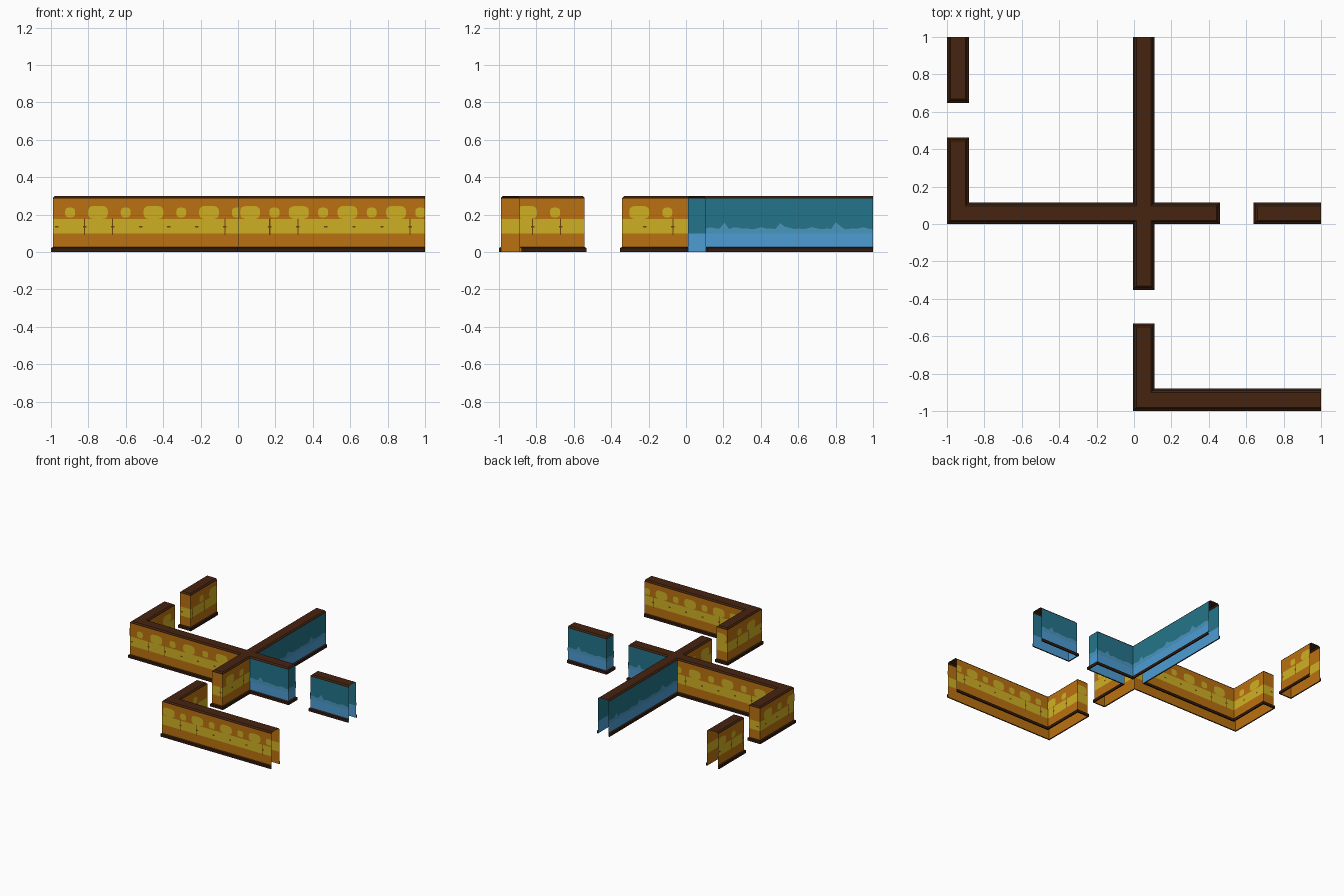
import bpy, math
from mathutils import Vector

if "Cube" in bpy.data.objects:
    bpy.data.objects.remove(bpy.data.objects["Cube"])


def material(name, r, g, b):
    def lin(c):
        c /= 255
        return c / 12.92 if c <= 0.04045 else ((c + 0.055) / 1.055) ** 2.4
    m = bpy.data.materials.new(name)
    m.diffuse_color = (lin(r), lin(g), lin(b), 1)
    m.use_nodes = True
    m.node_tree.nodes["Principled BSDF"].inputs["Base Color"].default_value = m.diffuse_color
    return m


MATS = [material("cap_brown", 70, 36, 16), material("trim_brown", 52, 27, 13),
        material("orange", 186, 113, 16), material("yellow", 207, 176, 36),
        material("mark_brown", 112, 66, 14), material("light_blue", 76, 156, 212),
        material("mid_blue", 74, 150, 190), material("teal", 36, 116, 138)]
CAP, TRIM, ORANGE, YELLOW, MARK, LIGHT, MID, TEAL = range(8)


class Part:
    """Collects coloured faces and turns them into one object."""

    def __init__(self, name):
        self.name, self.v, self.f, self.m = name, [], [], []

    def face(self, pts, mat):
        n = len(self.v)
        self.v += [tuple(p) for p in pts]
        self.f.append(list(range(n, n + len(pts))))
        self.m.append(mat)

    def build(self):
        if not self.f:
            return
        me = bpy.data.meshes.new(self.name)
        me.from_pydata(self.v, [], self.f)
        for m in MATS:
            me.materials.append(m)
        for p, i in zip(me.polygons, self.m):
            p.material_index = i
        ob = bpy.data.objects.new(self.name, me)
        bpy.context.collection.objects.link(ob)


def outward(a, b):
    d = (b - a).normalized()
    return Vector((d.y, -d.x))


def offset(path, dist):
    """Move a right-angled open path outward, mitred at the corners."""
    n = [outward(a, b) for a, b in zip(path, path[1:])]
    out = []
    for i, p in enumerate(path):
        s = n[0] if i == 0 else n[-1] if i == len(path) - 1 else n[i - 1] + n[i]
        out.append(p + s * dist)
    return out


def strip(part, path, profile, mat):
    """Sweep (offset, z) profile points along the path."""
    for (o0, z0), (o1, z1) in zip(profile, profile[1:]):
        lo, hi = offset(path, o0), offset(path, o1)
        for i in range(len(path) - 1):
            part.face([(*lo[i], z0), (*lo[i + 1], z0),
                       (*hi[i + 1], z1), (*hi[i], z1)], mat)


def is_blue(a, b):
    m = (a + b) / 2
    return m.x > -0.05 and m.y > 0.005


def plate(part, a, b, pts, mat, lift=0.0015):
    """Flat shape on wall a-b; pts are (distance along wall, z)."""
    d, n, length = (b - a).normalized(), outward(a, b), (b - a).length
    part.face([(*(a + d * min(max(t, 0), length) + n * lift), z) for t, z in pts], mat)


def blob(part, a, b, t, z, rx, rz):
    pts = []
    for k in range(14):
        c, s = math.cos(k * math.tau / 14), math.sin(k * math.tau / 14)
        pts.append((t + rx * math.copysign(abs(c) ** 0.65, c),
                    z + rz * math.copysign(abs(s) ** 0.65, s)))
    plate(part, a, b, pts, YELLOW)


def decorate_orange(part, a, b):
    d, length = (b - a).normalized(), (b - a).length
    along_x = abs(d.x) > 0.5
    axis, sign = (0, d.x) if along_x else (1, d.y)
    if not along_x:
        first, step = -0.25, 0.3
    elif a.y < -0.5:
        first, step = 0.065, 0.26
    else:
        first, step = -0.155, 0.297
    mark = 0.17 if along_x and a.y < -0.5 else -0.07
    for k in range(-16, 17):
        # big and small blobs alternate
        t = (first + k * step / 2 - a[axis]) * sign
        if 0.01 < t < length - 0.01:
            if k % 2 == 0:
                blob(part, a, b, t, 0.211, 0.054, 0.036)
            else:
                blob(part, a, b, t, 0.211, 0.027, 0.026)
        # small brown marks, some with a tall stroke
        t = (mark + k * 0.15 - a[axis]) * sign
        if 0.02 < t < length - 0.02:
            shapes = [(0.009, 0.005)] + ([(0.003, 0.045)] if k % 5 in (0, 1) else [])
            for w, h in shapes:
                plate(part, a, b, [(t - w, 0.135 - h), (t + w, 0.135 - h),
                                   (t + w, 0.135 + h), (t - w, 0.135 + h)], MARK, 0.002)


def decorate_blue(part, a, b):
    # wavy upper edge of the light band, with an occasional peak
    length = (b - a).length
    n = max(2, round(length / 0.025))

    def wave(t):
        peak = max(0, 0.035 - 1.4 * abs((t % 0.3) - 0.1))
        return 0.126 + 0.004 * math.sin(t * 47) + 0.003 * math.sin(t * 91) + peak

    for i in range(n):
        t0, t1 = length * i / n, length * (i + 1) / n
        plate(part, a, b, [(t0, 0.1), (t1, 0.1), (t1, wave(t1)), (t0, wave(t0))], MID)


# wall faces: left wall, horizontal wall, vertical wall, bottom wall
l0, l1 = -0.99, -0.892
h0, h1 = 0.010, 0.106
v0, v1 = 0.004, 0.100
b0, b1 = -0.99, -0.890

# outlines run counter-clockwise and stay open where the wall meets the border
OUTLINES = {
    "back_left": [(l0, 1), (l0, .658), (l1, .658), (l1, 1)],
    "cross": [(v0, 1), (v0, h1), (l1, h1), (l1, .453), (l0, .453), (l0, h0),
              (v0, h0), (v0, -.342), (v1, -.342), (v1, h0), (.45, h0),
              (.45, h1), (v1, h1), (v1, 1)],
    "right": [(1, h1), (.65, h1), (.65, h0), (1, h0)],
    "front": [(1, b1), (v1, b1), (v1, -.542), (v0, -.542), (v0, b0), (1, b0)],
}

for name, pts in OUTLINES.items():
    path = [Vector(p) for p in pts]
    wall, deco = Part(name + "_wall"), Part(name + "_wall_pattern")
    trim, cap = Part(name + "_base_trim"), Part(name + "_top_cap")

    # wall sheets in horizontal colour bands
    for a, b in zip(path, path[1:]):
        if is_blue(a, b):
            bands = [(0, 0.1, LIGHT), (0.1, 0.285, TEAL)]
            decorate_blue(deco, a, b)
        else:
            bands = [(0, 0.1, ORANGE), (0.1, 0.175, YELLOW), (0.175, 0.285, ORANGE)]
            decorate_orange(deco, a, b)
        for z0, z1, mat in bands:
            strip(wall, [a, b], [(0, z0), (0, z1)], mat)

    # skirting around the foot
    strip(trim, path, [(0, 0), (0.01, 0), (0.01, 0.021), (0, 0.027)], TRIM)

    # bevelled cap
    strip(cap, path, [(0, 0.285), (0, 0.288), (-0.01, 0.298)], CAP)
    cap.face([(*p, 0.298) for p in offset(path, -0.01)], CAP)

    for part in (wall, deco, trim, cap):
        part.build()
